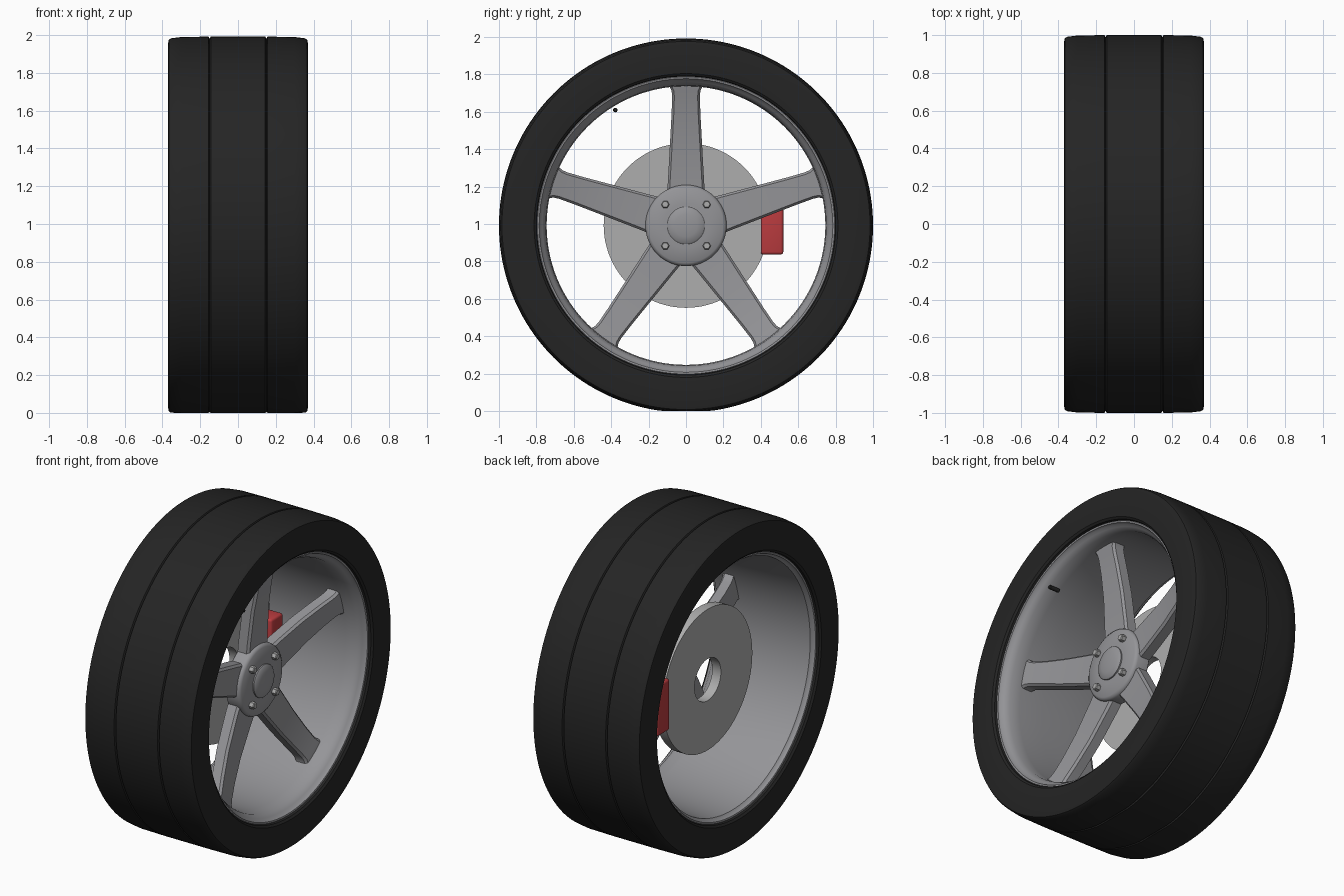
import bpy, bmesh, math
from mathutils import Matrix

if "Cube" in bpy.data.objects:
    bpy.data.objects.remove(bpy.data.objects["Cube"])

CZ = 0.992  # axle height


def material(name, rgb):
    m = bpy.data.materials.new(name)
    m.diffuse_color = (*rgb, 1)
    m.use_nodes = True
    m.node_tree.nodes["Principled BSDF"].inputs["Base Color"].default_value = m.diffuse_color
    return m


RUBBER = material("rubber", (0.018, 0.018, 0.018))
ALLOY = material("alloy", (0.30, 0.30, 0.315))
STEEL = material("steel", (0.42, 0.42, 0.42))
RED = material("red_paint", (0.5, 0.045, 0.05))


def finish(name, bm, mat, angle=35):
    bmesh.ops.recalc_face_normals(bm, faces=bm.faces)
    me = bpy.data.meshes.new(name)
    bm.to_mesh(me)
    bm.free()
    ob = bpy.data.objects.new(name, me)
    bpy.context.collection.objects.link(ob)
    me.materials.append(mat)
    bpy.ops.object.select_all(action='DESELECT')
    ob.select_set(True)
    bpy.context.view_layer.objects.active = ob
    bpy.ops.object.shade_smooth_by_angle(angle=math.radians(angle))
    return ob


def bridge(bm, a, b):
    n = len(a)
    for i in range(n):
        j = (i + 1) % n
        bm.faces.new((a[i], a[j], b[j], b[i]))


def revolve(name, profile, mat, steps=128, cy=0.0, cz=CZ, flat=False):
    """Spin a closed (x, radius) profile round an axle along x."""
    bm = bmesh.new()
    rings = []
    for k in range(steps):
        a = 2 * math.pi * k / steps
        rings.append([bm.verts.new((x, cy + r * math.cos(a), cz + r * math.sin(a)))
                      for x, r in profile])
    for k in range(steps):
        bridge(bm, rings[k], rings[(k + 1) % steps])
    if flat:  # ground contact patch
        for v in bm.verts:
            v.co.z = max(v.co.z, 0.0)
    bmesh.ops.remove_doubles(bm, verts=bm.verts, dist=1e-6)
    return finish(name, bm, mat)


def mirrored(half):
    return half + [(-x, r) for x, r in reversed(half)]


# Tyre with two tread grooves and a flattened contact patch
revolve("tire", mirrored([(0.335, 0.795), (0.358, 0.80), (0.368, 0.812), (0.37, 0.84),
                          (0.37, 0.965), (0.366, 0.984), (0.355, 0.991), (0.30, 0.998),
                          (0.156, 1.0), (0.15, 0.988), (0.144, 1.0)]),
        RUBBER, 160, flat=True)

# Rim barrel with stepped lips on both sides
rim_inner = [(-0.34, 0.80), (-0.347, 0.794), (-0.345, 0.785), (-0.33, 0.78), (-0.32, 0.768),
             (-0.29, 0.765), (-0.15, 0.755), (0.05, 0.746), (0.22, 0.745), (0.29, 0.750),
             (0.32, 0.768), (0.33, 0.78), (0.345, 0.785), (0.347, 0.794), (0.34, 0.80)]
revolve("rim", rim_inner + [(0.30, 0.80), (-0.30, 0.80)], ALLOY)

# Five concave spokes: stations of (radius, half width, front x)
stations = [(0.15, 0.102, 0.140), (0.25, 0.096, 0.145), (0.45, 0.085, 0.163),
            (0.60, 0.077, 0.188), (0.69, 0.074, 0.208), (0.72, 0.077, 0.216),
            (0.74, 0.086, 0.221), (0.758, 0.098, 0.225)]
bm = bmesh.new()
for s in range(5):
    a = math.radians(90 + 72 * s)
    u, t = (math.cos(a), math.sin(a)), (-math.sin(a), math.cos(a))
    rings = []
    for r, w, x in stations:
        section = [(-w, x - 0.075), (-w, x - 0.014), (-w + 0.012, x),
                   (w - 0.012, x), (w, x - 0.014), (w, x - 0.075)]
        rings.append([bm.verts.new((px, r * u[0] + q * t[0], CZ + r * u[1] + q * t[1]))
                      for q, px in section])
    for p, q in zip(rings, rings[1:]):
        bridge(bm, p, q)
    bm.faces.new(rings[0])
    bm.faces.new(rings[-1])
finish("spokes", bm, ALLOY, 25)

# Hub plate and domed centre cap
revolve("hub", [(0.06, 0), (0.06, 0.205), (0.07, 0.217), (0.145, 0.217), (0.157, 0.212),
                (0.165, 0.20), (0.172, 0.12), (0.173, 0)], ALLOY, 96)
revolve("centre_cap", [(0.165, 0), (0.165, 0.10), (0.18, 0.10), (0.186, 0.093),
                       (0.193, 0.06), (0.196, 0.03), (0.197, 0)], ALLOY, 64)

# Four hexagonal wheel bolts
for i, (sy, sz) in enumerate([(1, 1), (-1, 1), (-1, -1), (1, -1)]):
    revolve(f"wheel_bolt_{i + 1}", [(0.15, 0), (0.15, 0.022), (0.194, 0.022),
                                    (0.199, 0.017), (0.199, 0)], STEEL, 6,
            sy * 0.111, CZ + sz * 0.111 + 0.002)

# Brake disc with centre hole
revolve("brake_disc", [(-0.15, 0.13), (-0.15, 0.44), (-0.09, 0.44), (-0.09, 0.13)], STEEL, 96)

# Brake caliper
bm = bmesh.new()
bmesh.ops.create_cube(bm, size=1, matrix=Matrix.Translation((-0.11, 0.46, CZ + 0.005))
                      @ Matrix.Diagonal((0.12, 0.12, 0.32, 1)))
bmesh.ops.bevel(bm, geom=bm.edges[:], offset=0.014, segments=3, profile=0.5, affect='EDGES')
finish("brake_caliper", bm, RED)

# Tyre valve stem
revolve("valve_stem", [(0.24, 0), (0.24, 0.012), (0.305, 0.012), (0.31, 0.008), (0.31, 0)],
        RUBBER, 16, -0.378, CZ + 0.617)
